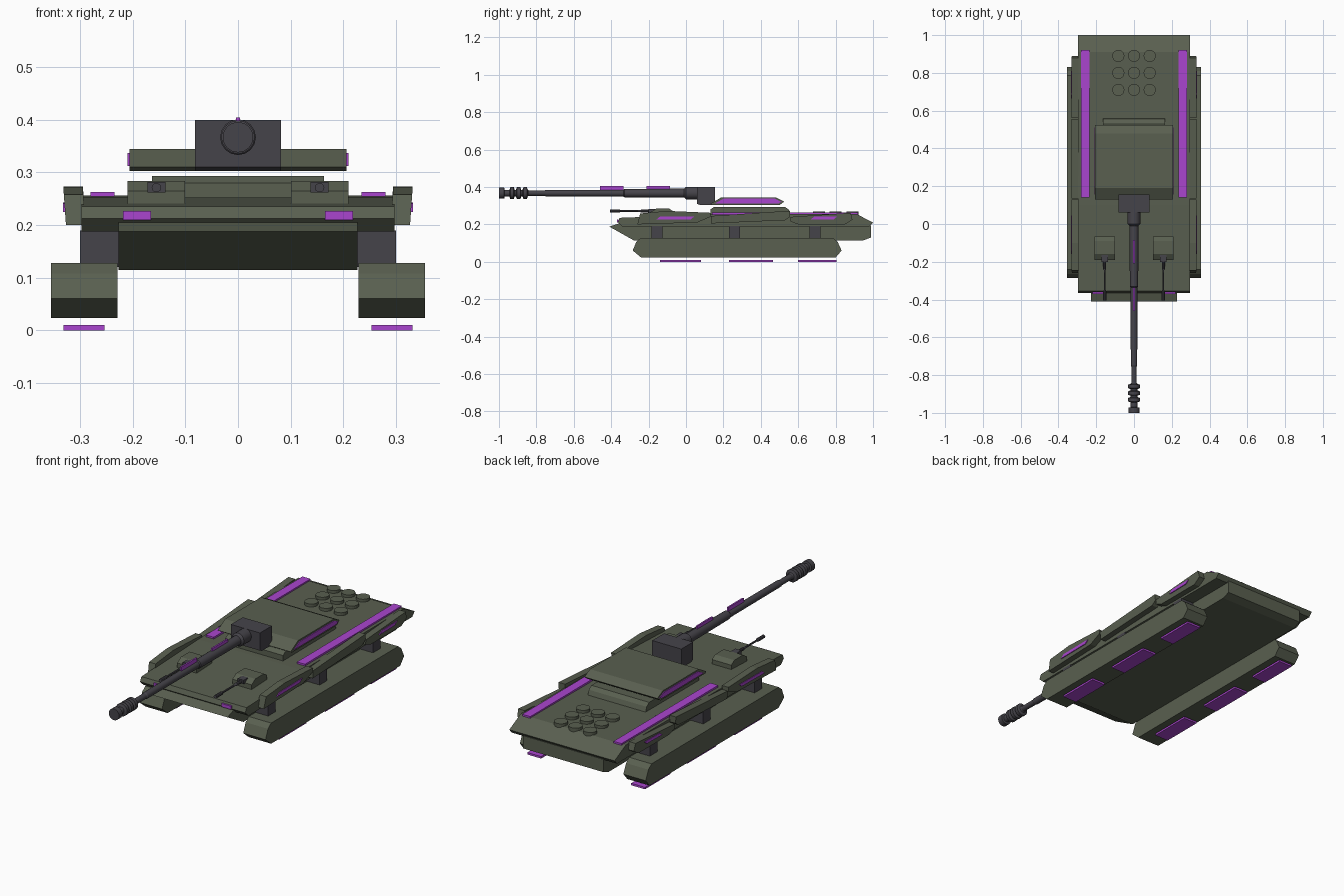
import bpy, bmesh, math
from mathutils import Matrix

cube = bpy.data.objects.get("Cube")
if cube:
    bpy.data.objects.remove(cube, do_unlink=True)


def material(name, rgb):
    m = bpy.data.materials.new(name)
    m.use_nodes = True
    m.diffuse_color = (*rgb, 1)
    m.node_tree.nodes["Principled BSDF"].inputs["Base Color"].default_value = (*rgb, 1)
    return m


GREEN = material("olive green", (0.1, 0.115, 0.08))
GREY = material("dark grey", (0.06, 0.057, 0.068))
PURPLE = material("glowing purple", (0.4, 0.06, 0.62))


def finish(name, bm, mat):
    bmesh.ops.recalc_face_normals(bm, faces=bm.faces)
    me = bpy.data.meshes.new(name)
    bm.to_mesh(me)
    bm.free()
    me.materials.append(mat)
    ob = bpy.data.objects.new(name, me)
    bpy.context.collection.objects.link(ob)
    return ob


def side_prism(name, profile, x0, x1, mat, lean=0):
    """Extrude a (y, z) profile from x0 to x1; lean shifts x with height."""
    bm = bmesh.new()
    z0 = min(z for y, z in profile)
    rings = [[bm.verts.new((x + lean * (z - z0), y, z)) for y, z in profile] for x in (x0, x1)]
    n = len(profile)
    for ring in rings:
        bm.faces.new(ring)
    for i in range(n):
        j = (i + 1) % n
        bm.faces.new((rings[0][i], rings[0][j], rings[1][j], rings[1][i]))
    return finish(name, bm, mat)


def box(name, x, y, z, mat):
    return side_prism(name, [(y[0], z[0]), (y[1], z[0]), (y[1], z[1]), (y[0], z[1])], x[0], x[1], mat)


def tube(name, x, z, steps, mat, sides=16):
    """Turned shape along y from (y, radius) steps."""
    bm = bmesh.new()
    rings = []
    for y, r in steps:
        angles = [2 * math.pi * i / sides for i in range(sides)]
        rings.append([bm.verts.new((x + r * math.cos(a), y, z + r * math.sin(a))) for a in angles])
    for a, b in zip(rings, rings[1:]):
        for i in range(sides):
            j = (i + 1) % sides
            bm.faces.new((a[i], a[j], b[j], b[i]))
    bm.faces.new(rings[0])
    bm.faces.new(rings[-1])
    ob = finish(name, bm, mat)
    bpy.context.view_layer.objects.active = ob
    ob.select_set(True)
    bpy.ops.object.shade_smooth_by_angle(angle=math.radians(30))
    ob.select_set(False)
    return ob


def both_sides(ob):
    mod = ob.modifiers.new("mirror", 'MIRROR')
    mod.use_mirror_merge = False
    return ob


# Hull
side_prism("lower_hull", [(-0.41, 0.188), (-0.28, 0.115), (0.95, 0.115), (0.99, 0.13),
                          (0.99, 0.195), (-0.36, 0.205)], -0.227, 0.227, GREEN)
side_prism("upper_hull", [(-0.34, 0.188), (-0.365, 0.212), (-0.355, 0.235), (0.1, 0.252),
                          (0.91, 0.256), (1.0, 0.21), (0.98, 0.188)], -0.297, 0.297, GREEN)

# Track pods, their struts and the plates below them
both_sides(side_prism("track_pod", [(-0.285, 0.06), (-0.24, 0.023), (0.80, 0.023), (0.832, 0.06),
                                    (0.81, 0.108), (0.785, 0.128), (-0.24, 0.128), (-0.265, 0.108)],
                      0.229, 0.355, GREEN))
for y in (-0.155, 0.26, 0.69):
    both_sides(box("pod_strut", (0.22, 0.3), (y - 0.03, y + 0.03), (0.12, 0.19), GREY))
for y in ((-0.14, 0.08), (0.23, 0.465), (0.6, 0.805)):
    both_sides(box("ground_light", (0.254, 0.332), y, (0, 0.01), PURPLE))

# Side armour skirts
skirts = [
    [(-0.26, 0.2), (0.06, 0.21), (0.13, 0.24), (0.13, 0.262), (-0.1, 0.272), (-0.245, 0.258)],
    [(0.135, 0.205), (0.53, 0.222), (0.555, 0.24), (0.555, 0.273), (0.135, 0.245)],
    [(0.56, 0.215), (0.6, 0.2), (0.85, 0.2), (0.89, 0.225), (0.88, 0.262), (0.56, 0.24)],
]
for profile in skirts:
    both_sides(side_prism("armour_skirt", profile, 0.29, 0.327, GREEN, lean=0.07))
for y0, y1 in ((-0.16, 0.045), (0.665, 0.81)):
    both_sides(side_prism("skirt_light", [(y0, 0.225), (y1 - 0.02, 0.227), (y1, 0.243), (y0 + 0.02, 0.241)],
                          0.326, 0.333, PURPLE))

# Headlights
both_sides(box("headlight", (0.165, 0.219), (-0.37, -0.361), (0.21, 0.227), PURPLE))

# Rear deck strips and round vents
both_sides(box("deck_strip", (0.235, 0.28), (0.14, 0.92), (0.254, 0.263), PURPLE))
for x in (-0.083, 0, 0.083):
    for y in (0.71, 0.8, 0.89):
        bm = bmesh.new()
        bmesh.ops.create_cone(bm, cap_ends=True, segments=20, radius1=0.032, radius2=0.032,
                              depth=0.03, matrix=Matrix.Translation((x, y, 0.255)))
        finish("deck_vent", bm, GREEN)

# Turret
side_prism("turret_base", [(0.13, 0.25), (0.56, 0.25), (0.55, 0.278), (0.53, 0.293), (0.15, 0.293),
                           (0.13, 0.28)], -0.163, 0.163, GREEN)
side_prism("turret", [(0.13, 0.31), (0.14, 0.303), (0.5, 0.303), (0.525, 0.322), (0.48, 0.345),
                      (0.19, 0.345)], -0.206, 0.206, GREEN)
both_sides(side_prism("turret_light", [(0.155, 0.312), (0.495, 0.312), (0.51, 0.321), (0.475, 0.337),
                                       (0.2, 0.337)], 0.204, 0.21, PURPLE))

# Main gun
side_prism("gun_mount", [(0.06, 0.31), (0.075, 0.303), (0.155, 0.303), (0.155, 0.4), (0.06, 0.4)],
           -0.082, 0.082, GREY)
steps = [(0.08, 0.034), (0.0, 0.034), (-0.01, 0.024), (-0.33, 0.022), (-0.335, 0.018), (-0.75, 0.017),
         (-0.755, 0.014), (-0.84, 0.014)]
for y in (-0.86, -0.895, -0.93):
    steps += [(y + 0.014, 0.018), (y + 0.009, 0.032), (y - 0.009, 0.032), (y - 0.014, 0.018)]
steps += [(-0.97, 0.018), (-0.972, 0.029), (-1.0, 0.029)]
tube("main_barrel", 0, 0.367, steps, GREY)
for y in ((-0.46, -0.335), (-0.21, -0.085)):
    box("barrel_light", (-0.004, 0.004), y, (0.383, 0.404), PURPLE)

# Secondary guns
both_sides(side_prism("small_turret", [(-0.19, 0.24), (-0.065, 0.24), (-0.065, 0.268), (-0.09, 0.284),
                                       (-0.16, 0.284), (-0.19, 0.265)], 0.101, 0.21, GREEN))
both_sides(box("small_gun_mount", (0.138, 0.172), (-0.2, -0.15), (0.262, 0.282), GREY))
both_sides(tube("small_barrel", 0.155, 0.271, [(-0.18, 0.008), (-0.24, 0.008), (-0.245, 0.005),
                                               (-0.35, 0.005), (-0.355, 0.009), (-0.405, 0.009)],
                GREY, sides=10))
